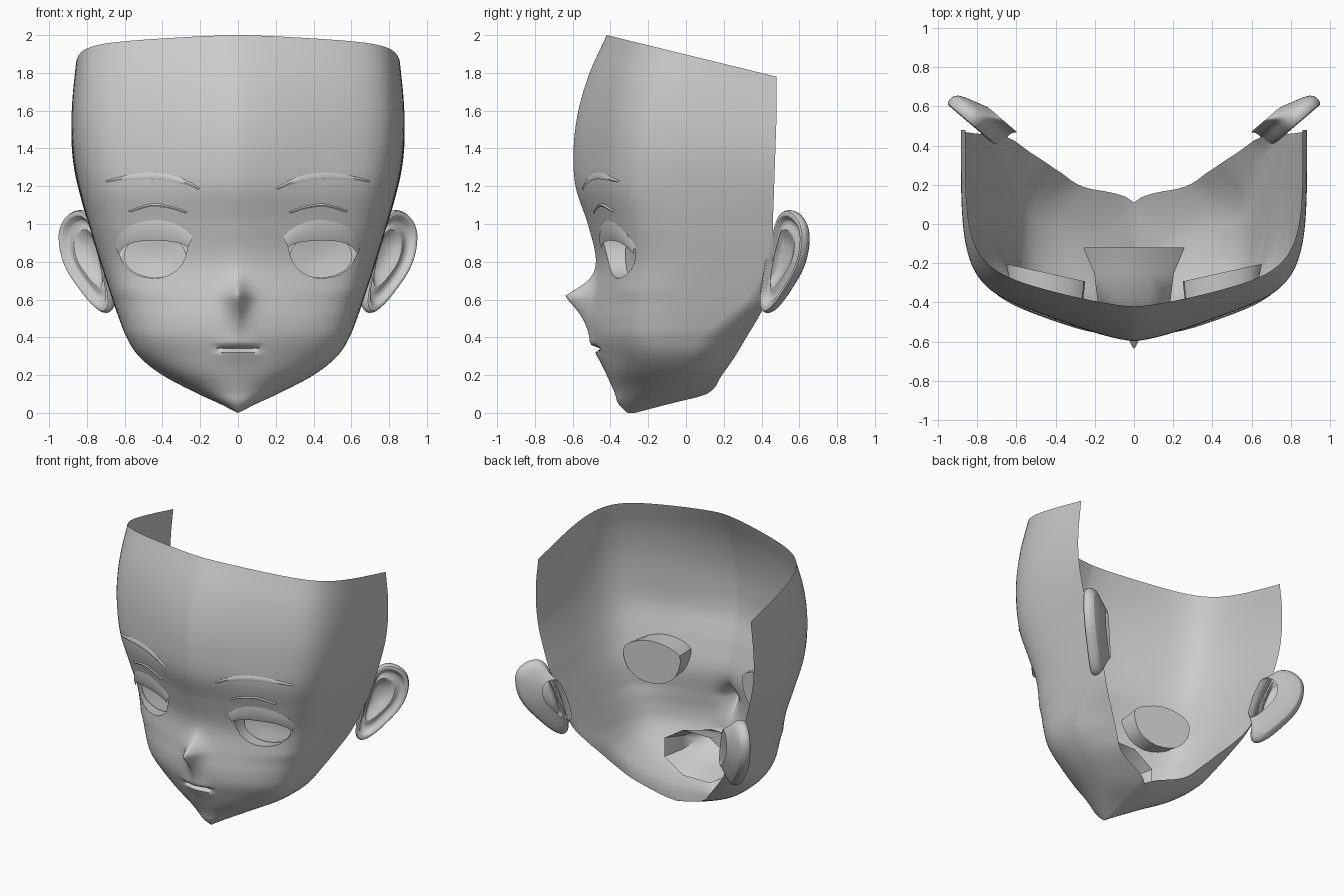
import bpy, bmesh, math
from mathutils import Vector
from mathutils.bvhtree import BVHTree

if "Cube" in bpy.data.objects:
    bpy.data.objects.remove(bpy.data.objects["Cube"])

# Horizontal sections: z, front y, half width, y of widest point, rim x, rim y, cheek flattening
SECTIONS = [
    (0.0, -.31, .001, -.29, 0, -.27, 0),
    (.05, -.36, .10, -.20, 0, -.08, 0),
    (.1, -.375, .21, -.10, 0, .11, 0),
    (.2, -.42, .40, -.02, .26, .19, .05),
    (.3, -.465, .525, .02, .37, .26, .15),
    (.4, -.50, .59, .08, .46, .32, .2),
    (.5, -.51, .63, .20, .55, .38, .25),
    (.6, -.50, .665, .32, .62, .43, .28),
    (.8, -.475, .73, .42, .72, .46, .28),
    (1.0, -.52, .79, .44, .79, .46, .3),
    (1.2, -.585, .835, .45, .835, .465, .36),
    (1.4, -.595, .868, .46, .868, .47, .4),
    (1.6, -.57, .882, .465, .882, .475, .38),
    (1.8, -.51, .878, .47, .878, .48, .32),
    (2.0, -.42, .86, .47, .86, .48, .25)]


def clamp(v):
    return max(0.0, min(1.0, v))


def section(z):
    """Smoothly interpolated section values at height z."""
    S = SECTIONS
    i = max(k for k in range(len(S) - 1) if S[k][0] <= z + 1e-6)

    def slope(k, c):
        a, b = S[max(k - 1, 0)], S[min(k + 1, len(S) - 1)]
        return (b[c] - a[c]) / (b[0] - a[0])
    h = S[i + 1][0] - S[i][0]
    t = clamp((z - S[i][0]) / h)
    out = []
    for c in range(1, 7):
        out.append((2*t**3 - 3*t*t + 1) * S[i][c] + (t**3 - 2*t*t + t) * h * slope(i, c)
                   + (3*t*t - 2*t**3) * S[i + 1][c] + (t**3 - t*t) * h * slope(i + 1, c))
    if z <= .1:
        out[3] = 0
    return out


def smooth_loop(pts, n, closed=True):
    """Catmull-Rom resampling of 2D points, n steps per span."""
    m, out = len(pts), []
    for i in range(m if closed else m - 1):
        q = [Vector(pts[j % m] if closed else pts[max(0, min(m - 1, j))]) for j in range(i - 1, i + 3)]
        for k in range(n):
            t = k / n
            out.append(.5 * (2*q[1] + (q[2] - q[0])*t + (2*q[0] - 5*q[1] + 4*q[2] - q[3])*t*t
                             + (3*q[1] - q[0] - 3*q[2] + q[3])*t**3))
    if not closed:
        out.append(Vector(pts[-1]))
    return out


def finish(name, bm, mirror=True, subsurf=0, angle=50):
    bmesh.ops.remove_doubles(bm, verts=bm.verts[:], dist=.0004)
    bmesh.ops.recalc_face_normals(bm, faces=bm.faces[:])
    me = bpy.data.meshes.new(name)
    bm.to_mesh(me)
    bm.free()
    ob = bpy.data.objects.new(name, me)
    bpy.context.collection.objects.link(ob)
    bpy.context.view_layer.objects.active = ob
    bpy.ops.object.select_all(action='DESELECT')
    ob.select_set(True)
    bpy.ops.object.shade_smooth_by_angle(angle=math.radians(angle))
    if mirror:
        mod = ob.modifiers.new("mirror", 'MIRROR')
        mod.merge_threshold = .0005
    if subsurf:
        mod = ob.modifiers.new("subsurf", 'SUBSURF')
        mod.levels = mod.render_levels = subsurf
    return ob


def loft(bm, rings, closed=True, cap=False):
    vs = [[bm.verts.new(p) for p in r] for r in rings]
    n = len(rings[0])
    for a, b in zip(vs, vs[1:]):
        for i in range(n if closed else n - 1):
            j = (i + 1) % n
            bm.faces.new((a[i], a[j], b[j], b[i]))
    if cap:
        bm.faces.new(vs[-1])


# Face shell: right half lofted from sections, with nose and mouth shaped in
def head_row(z):
    yc, w, ym, xr, yr, c = section(z)
    n = 2 + 2 * clamp((z - .15) / .5)
    tilt = .245 * clamp(z - 1)
    pts = []
    for i in range(43):
        th = math.pi / 2 * (i / 42) ** 1.3
        s, k = math.sin(th), max(math.cos(th), 0)
        r = (s**n + k**n) ** (-1 / n)
        X = s * r
        pts.append((X * w, ym - (ym - yc) * k * r + c * X**1.5 * (1 - X*X)))
    for i in range(1, 11):
        t = i / 10
        pts.append((w - (w - xr) * t*t, ym + (yr - ym) * t))
    row = []
    for x, y in pts:
        if y < -.2:
            fall = (.62 - z) / .1 if z < .62 else (z - .62) / .065
            y -= .14 * math.exp(-abs(fall) ** 1.4) * math.exp(-(x / .05) ** 1.4)
            lips = math.exp(-(x / .11) ** 4)
            y += .045 * lips * math.exp(-((z - .34) / .013) ** 2)
            y -= .015 * lips * math.exp(-((z - .35) / .05) ** 2)
        row.append((max(x, 0), y, z - tilt * (y - yc)))
    return row


bm = bmesh.new()
loft(bm, [head_row(i * .02) for i in range(101)], closed=False)
tree = BVHTree.FromBMesh(bm)


def skin(x, z, out=0.0):
    """Point on the front of the face, raised by out."""
    hit = tree.ray_cast(Vector((x, -2, z)), Vector((0, 1, 0)))[0]
    return Vector((x, (hit.y if hit else -.1) - out, z))


# Eye opening: trim a convex outline out of the shell
EYE = smooth_loop([(.27, .86), (.30, .78), (.37, .727), (.45, .713), (.54, .732), (.605, .79),
                   (.635, .87), (.625, .94), (.55, .985), (.45, 1.0), (.34, .975), (.27, .93)], 2)
mid = Vector((.45, .86))
inside = [f for f in bm.faces if f.calc_center_median().y < 0
          and abs(f.calc_center_median().x - .45) < .3 and abs(f.calc_center_median().z - .86) < .25]
for a, b in zip(EYE, EYE[1:] + EYE[:1]):
    d = b - a
    no = Vector((d.y, 0, -d.x)).normalized()
    co = Vector((a.x, 0, a.y))
    if no.dot(Vector((mid.x, 0, mid.y)) - co) > 0:
        no.negate()
    geom = set(inside)
    for f in inside:
        geom.update(f.edges)
        geom.update(f.verts)
    res = bmesh.ops.bisect_plane(bm, geom=list(geom), dist=1e-6, plane_co=co, plane_no=no)
    inside = [f for f in res['geom'] if isinstance(f, bmesh.types.BMFace)
              and no.dot(f.calc_center_median() - co) < 0]
bmesh.ops.delete(bm, geom=inside, context='FACES')
finish("face_shell", bm)


# Eye socket with its back plate, and the iris in front of it
def plate(x, z, out=0.0):
    return Vector((x, -.25 + .22 * (x - .44) - out, z))


bm = bmesh.new()
grown = [mid + (p - mid) * 1.08 for p in EYE]
loft(bm, [[skin(p.x, p.y) for p in EYE], [plate(p.x, p.y) for p in grown]], cap=True)
finish("eye_socket", bm, angle=35)

bm = bmesh.new()
loft(bm, [[plate(.44 + .165 * s * math.cos(a), .83 + .115 * s * math.sin(a), .035 - .02 * (1 - s))
           for a in [i * math.pi / 16 for i in range(32)]] for s in (1, .6, .2)], cap=True)
finish("iris", bm)


# Lashes, eyelid creases and eyebrows: strips laid on the face
def strip(name, upper, lower, out_up, out_low):
    bm = bmesh.new()
    u, l = smooth_loop(upper, 4, False), smooth_loop(lower, 4, False)
    m = [(a + b) / 2 for a, b in zip(u, l)]
    loft(bm, [[skin(p.x, p.y, o) for p in r] for r, o in
              ((u, out_up), (m, max(out_up, out_low) + .004), (l, out_low))], closed=False)
    finish(name, bm)


strip("upper_lash", [(.24, .93), (.28, .97), (.36, 1.01), (.45, 1.02), (.55, 1.0), (.62, .95), (.65, .88)],
      [(.265, .875), (.30, .895), (.38, .91), (.45, .912), (.54, .905), (.60, .88), (.635, .84)], .003, .015)
strip("lid_crease", [(.27, 1.065), (.36, 1.095), (.46, 1.107), (.58, 1.07)],
      [(.28, 1.055), (.36, 1.08), (.46, 1.09), (.57, 1.06)], .003, .008)
strip("eyebrow", [(.20, 1.19), (.30, 1.243), (.42, 1.27), (.55, 1.265), (.70, 1.23)],
      [(.21, 1.18), (.30, 1.213), (.42, 1.235), (.55, 1.235), (.69, 1.22)], .002, .008)

# Mouth bag: octagonal funnel open at the back
bm = bmesh.new()
loft(bm, [[(w * math.cos(a), y, .335 + h * math.sin(a))
           for a in [(i + .5) * math.pi / 4 for i in range(8)]]
          for y, w, h in ((-.455, .12, .012), (-.40, .20, .08), (-.25, .22, .13), (-.12, .28, .18))])
finish("mouth_bag", bm, mirror=False)

# Ears: an outline in a slanted plane, lofted from the back through the rim into the hollow
EAR = smooth_loop([(0, .57), (.04, .525), (.12, .565), (.21, .65), (.30, .75), (.35, .86), (.355, .98),
                   (.29, 1.055), (.21, 1.075), (.15, 1.04), (.11, .95), (.06, .83), (.02, .68)], 2)
hub = Vector((.17, .84))
along, front = Vector((.76, .65, 0)), Vector((.65, -.76, 0))


def ear_point(p, scale, depth, shift):
    q = hub + (p - hub) * scale
    return Vector((.67, .40, 0)) + along * (q.x + shift) + front * depth + Vector((0, 0, q.y))


bm = bmesh.new()
loft(bm, [[ear_point(p, *r) for p in EAR] for r in
          ((.55, -.10, -.09), (.72, -.075, -.04), (.95, -.05, 0), (1.02, -.01, 0), (.98, .025, 0),
           (.87, .025, 0), (.78, -.012, 0), (.66, -.015, -.005), (.56, .005, -.01),
           (.44, -.025, -.02), (.2, -.045, -.03))], cap=True)
finish("ear", bm, subsurf=1)
